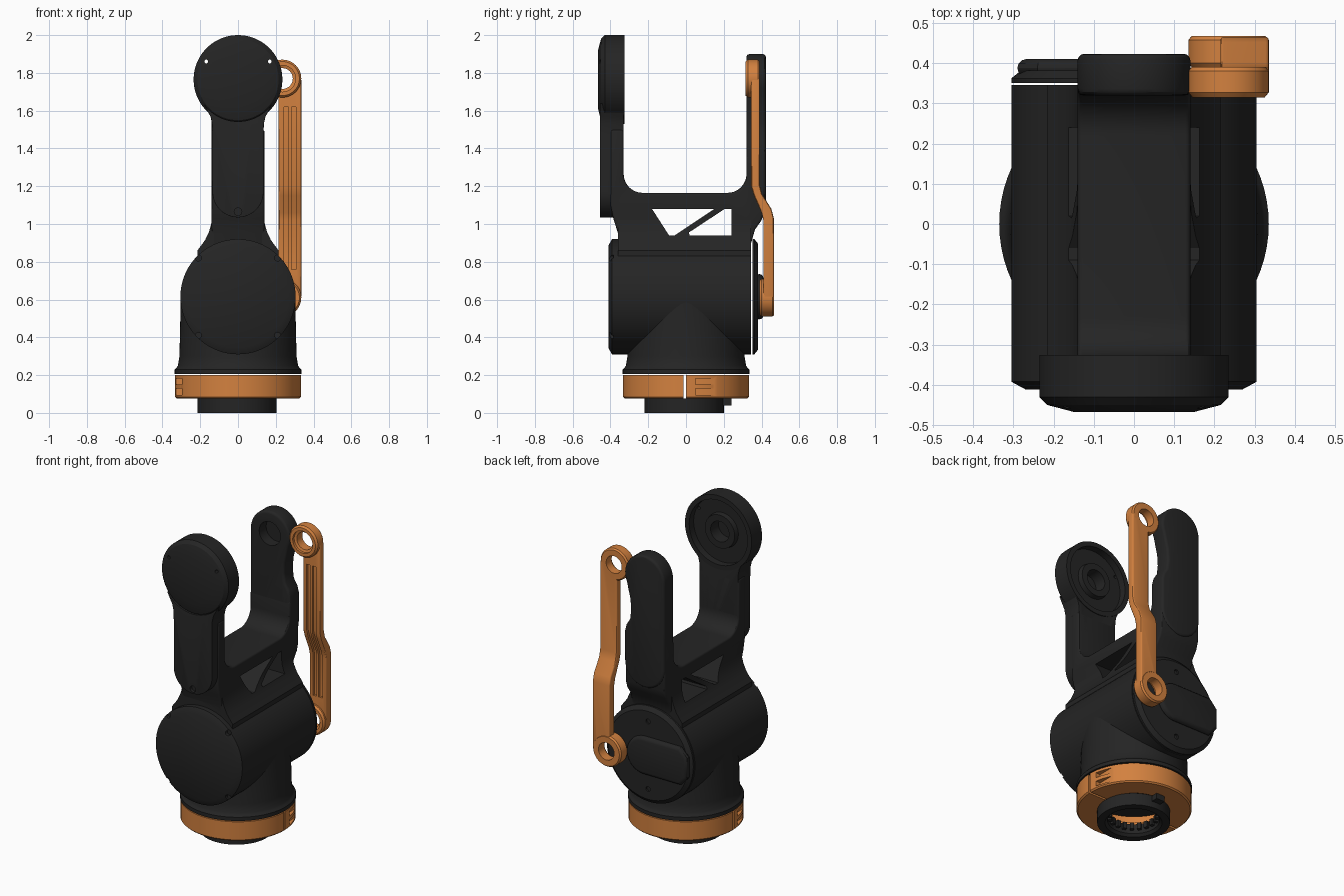
import bpy, bmesh
from math import radians, sin, cos, pi
from mathutils import Matrix, Vector

if "Cube" in bpy.data.objects:
    bpy.data.objects.remove(bpy.data.objects["Cube"])


def material(name, rgb):
    m = bpy.data.materials.new(name)
    m.use_nodes = True
    m.diffuse_color = (*rgb, 1)
    bsdf = next(n for n in m.node_tree.nodes if n.type == "BSDF_PRINCIPLED")
    bsdf.inputs["Base Color"].default_value = (*rgb, 1)
    return m


BLACK = material("black plastic", (0.018, 0.018, 0.018))
ORANGE = material("orange plastic", (0.65, 0.22, 0.05))
parts = []


def finish(name, bm, mat):
    bmesh.ops.recalc_face_normals(bm, faces=bm.faces)
    mesh = bpy.data.meshes.new(name)
    bm.to_mesh(mesh)
    bm.free()
    mesh.materials.append(mat)
    ob = bpy.data.objects.new(name, mesh)
    bpy.context.scene.collection.objects.link(ob)
    parts.append(ob)
    return ob


def bake(ob):
    deps = bpy.context.evaluated_depsgraph_get()
    mesh = bpy.data.meshes.new_from_object(ob.evaluated_get(deps))
    ob.modifiers.clear()
    ob.data = mesh


def prism(name, pts, axis, lo, hi, mat, bevel=0.0):
    """Extrude a 2D outline along an axis; the outline uses the other two axes in order."""
    bm = bmesh.new()

    def place(p, h):
        c = list(p)
        c.insert("xyz".index(axis), h)
        return bm.verts.new(c)
    face = bm.faces.new([place(p, lo) for p in pts])
    new = bmesh.ops.extrude_face_region(bm, geom=[face])["geom"]
    step = Vector([hi - lo if a == axis else 0 for a in "xyz"])
    bmesh.ops.translate(bm, verts=[v for v in new if isinstance(v, bmesh.types.BMVert)], vec=step)
    ob = finish(name, bm, mat)
    if bevel:
        m = ob.modifiers.new("bevel", "BEVEL")
        m.width, m.segments, m.angle_limit = bevel, 3, radians(50)
        m.limit_method = "ANGLE"
        bake(ob)
    return ob


def lathe(name, profile, axis, centre, mat, steps=72):
    """Revolve (radius, height) points; a profile away from the axis is closed."""
    bm = bmesh.new()
    vec = Vector((0, 1, 0)) if axis == "y" else Vector((0, 0, 1))
    vs = [bm.verts.new(Vector((r, 0, 0)) + vec * h) for r, h in profile]
    pairs = list(zip(vs, vs[1:]))
    if profile[0][0] > 0:
        pairs.append((vs[-1], vs[0]))
    es = [bm.edges.new(p) for p in pairs]
    bmesh.ops.spin(bm, geom=vs + es, cent=(0, 0, 0), axis=vec, angle=2 * pi, steps=steps)
    bmesh.ops.remove_doubles(bm, verts=bm.verts, dist=1e-5)
    bmesh.ops.translate(bm, verts=bm.verts, vec=centre)
    return finish(name, bm, mat)


def cut(targets, cutter):
    """Subtract a helper from the targets, then discard the helper."""
    cutter.hide_render = True
    for ob in targets:
        m = ob.modifiers.new("cut", "BOOLEAN")
        m.operation, m.solver, m.object = "DIFFERENCE", "EXACT", cutter
        bake(ob)
    parts.remove(cutter)
    bpy.data.objects.remove(cutter)


def drill(target, x, z, r, y0, y1):
    cut([target], lathe("drill", [(0, y0), (r, y0), (r, y1), (0, y1)], "y", (x, 0, z), BLACK, 24))


def box(name, x, y, z, mat):
    return prism(name, [(x[0], y[0]), (x[1], y[0]), (x[1], y[1]), (x[0], y[1])], "z", *z, mat)


def arc(cx, cz, r, a0, a1, n=24):
    return [(cx + r * cos(radians(a0 + (a1 - a0) * i / n)),
             cz + r * sin(radians(a0 + (a1 - a0) * i / n))) for i in range(n + 1)]


# Base socket with internal teeth and a small tab
lathe("base_socket", [(0.21, 0), (0.21, 0.077), (0.15, 0.077), (0.15, 0.015), (0.165, 0)],
      "z", (-0.005, -0.01, 0), BLACK)
for i in range(20):
    tooth = box("socket_tooth", (0.128, 0.155), (-0.011, 0.011), (0.035, 0.075), BLACK)
    tooth.data.transform(Matrix.Translation((-0.005, -0.01, 0)) @ Matrix.Rotation(i * pi / 10, 4, "Z"))
box("socket_tab", (-0.03, 0.03), (0.18, 0.24), (0.04, 0.075), BLACK)

# Split clamp ring with screw slots on opposite sides
clamp = lathe("clamp_ring", [(0.333, 0.085), (0.333, 0.2), (0.285, 0.2), (0.285, 0.11),
                             (0.2, 0.11), (0.2, 0.077), (0.325, 0.077)], "z", (0, 0, 0), ORANGE)
cut([clamp], box("split", (-0.5, 0.5), (-0.014, 0), (0, 0.3), BLACK))
for side in (1, -1):
    for z in (0.095, 0.15):
        ends = sorted((side * 0.297, side * 0.4)), sorted((side * 0.05, side * 0.17))
        cut([clamp], box("slot", *ends, (z, z + 0.033), BLACK))

# Body: upright neck and horizontal motor housing
MID = (0, 0, 0.615)
lathe("body_neck", [(0, 0.207), (0.335, 0.207), (0.335, 0.23), (0.325, 0.24), (0.318, 0.25),
                    (0.31, 0.3), (0.303, 0.6), (0, 0.6)], "z", (0, 0, 0), BLACK)
lathe("motor_housing", [(0, -0.372), (0.305, -0.372), (0.305, 0.345), (0, 0.345)], "y", MID, BLACK)
front_cover = lathe("front_cover", [(0, -0.411), (0.27, -0.411), (0.305, -0.392), (0.305, -0.372),
                                    (0, -0.372)], "y", MID, BLACK)
for x in (-0.21, 0.21):
    for z in (0.41, 0.82):
        drill(front_cover, x, z, 0.016, -0.5, -0.385)

# Rear cover with a raised cable channel
rear_cover = lathe("rear_cover", [(0, 0.351), (0.305, 0.351), (0.305, 0.362), (0.28, 0.382),
                                  (0, 0.382)], "y", MID, BLACK)
for z in (0.40, 0.83):
    drill(rear_cover, 0, z, 0.016, 0.37, 0.5)
channel = arc(0.02, 0.615, 0.12, -90, 90) + [(-0.24, 0.735), (-0.29, 0.68), (-0.29, 0.55), (-0.24, 0.495)]
prism("rear_channel", channel, "y", 0.365, 0.41, BLACK, 0.025)

# U-shaped yoke, flared where it joins the housing
side = [(-0.36, 0.7), (-0.36, 0.95), (-0.385, 1.03), (-0.4, 1.1), (-0.4, 1.5), (-0.33, 1.5)]
side += arc(-0.23, 1.265, 0.1, 180, 270, 10) + arc(0.22, 1.265, 0.1, 270, 360, 10)
side += [(0.32, 1.36), (0.415, 1.36), (0.415, 1.07), (0.4, 1.02), (0.365, 0.97), (0.345, 0.9), (0.345, 0.7)]
yoke = prism("yoke", side, "x", -0.14, 0.14, BLACK, 0.012)
half = [(0.138, 1.04), (0.142, 1.0), (0.153, 0.96), (0.174, 0.915), (0.215, 0.86), (0.215, 0.75)]
flare = prism("yoke_flare", half + [(-x, z) for x, z in reversed(half)], "y", -0.36, 0.345, BLACK)
for window in ([(-0.18, 1.08), (0.15, 1.08), (-0.06, 0.94), (-0.09, 0.94)],
               [(0.24, 1.08), (0.205, 1.08), (0.015, 0.955), (0.02, 0.94), (0.24, 0.94)]):
    cut([yoke, flare], prism("window", window, "x", -0.5, 0.5, BLACK))

# Front arm: cover plate below a cupped round head
HEAD = 1.765
plate = arc(0, HEAD, 0.222, -35, -145) + [(-0.145, 1.567), (-0.137, 1.53), (-0.135, 1.47)]
plate += arc(0, 1.17, 0.135, 180, 360) + [(0.135, 1.47), (0.137, 1.53), (0.145, 1.567)]
front_arm = prism("front_arm", plate, "y", -0.455, -0.33, BLACK, 0.012)
drill(front_arm, 0, 1.065, 0.02, -0.5, -0.435)
head = lathe("front_arm_head", [(0, -0.467), (0.15, -0.467), (0.215, -0.45), (0.235, -0.43),
                                (0.235, -0.325), (0.205, -0.325), (0.205, -0.37), (0.11, -0.37),
                                (0.105, -0.34), (0.065, -0.34), (0.065, -0.42), (0, -0.42)],
             "y", (0, 0, HEAD), BLACK)
for x in (-0.168, 0.168):
    drill(head, x, 1.86, 0.01, -0.6, -0.2)

# Rear arm: rounded ear with a waist on the link side
ear = arc(0, 1.76, 0.14, -25, 180) + arc(0, 1.2, 0.14, 180, 360)
ear += [(0.14, 1.39), (0.13, 1.43), (0.105, 1.47), (0.098, 1.53), (0.103, 1.6), (0.118, 1.66)]
rear_arm = prism("rear_arm", ear, "y", 0.32, 0.423, BLACK, 0.016)
drill(rear_arm, 0, 1.76, 0.075, 0.2, 0.39)

# Cranked link rod with ribbed front and an eye at each end
rod = [(0.345, 1.77), (0.345, 1.2), (0.36, 1.15), (0.4, 1.06), (0.41, 1.02), (0.41, 0.61),
       (0.465, 0.61), (0.465, 1.03), (0.452, 1.08), (0.402, 1.16), (0.39, 1.21), (0.39, 1.77)]
link = prism("link_rod", rod, "x", 0.215, 0.335, ORANGE, 0.008)
front = rod[1:5]
groove = [(0.345, 1.62)] + front + [(0.41, 0.76)]
groove = [(y + 0.014, z) for y, z in groove] + [(y - 0.03, z) for y, z in reversed(groove)]
for x in (0.243, 0.282):
    cut([link], prism("groove", groove, "x", x, x + 0.025, BLACK))
for label, z, y0, y1 in (("upper", 1.77, 0.315, 0.39), ("lower", 0.61, 0.388, 0.467)):
    drill(link, 0.235, z, 0.07, 0.2, 0.6)
    lathe(label + "_link_eye", [(0.09, y0), (0.1, y0 + 0.012), (0.1, y1 - 0.01), (0.092, y1), (0.055, y1),
                                (0.055, y0 + 0.02), (0.07, y0 + 0.015), (0.07, y0)],
          "y", (0.235, 0, z), ORANGE, 48)

# Smooth curved surfaces while keeping crisp edges
bpy.ops.object.select_all(action="DESELECT")
for ob in parts:
    ob.select_set(True)
bpy.context.view_layer.objects.active = parts[0]
bpy.ops.object.shade_smooth_by_angle(angle=radians(30))
